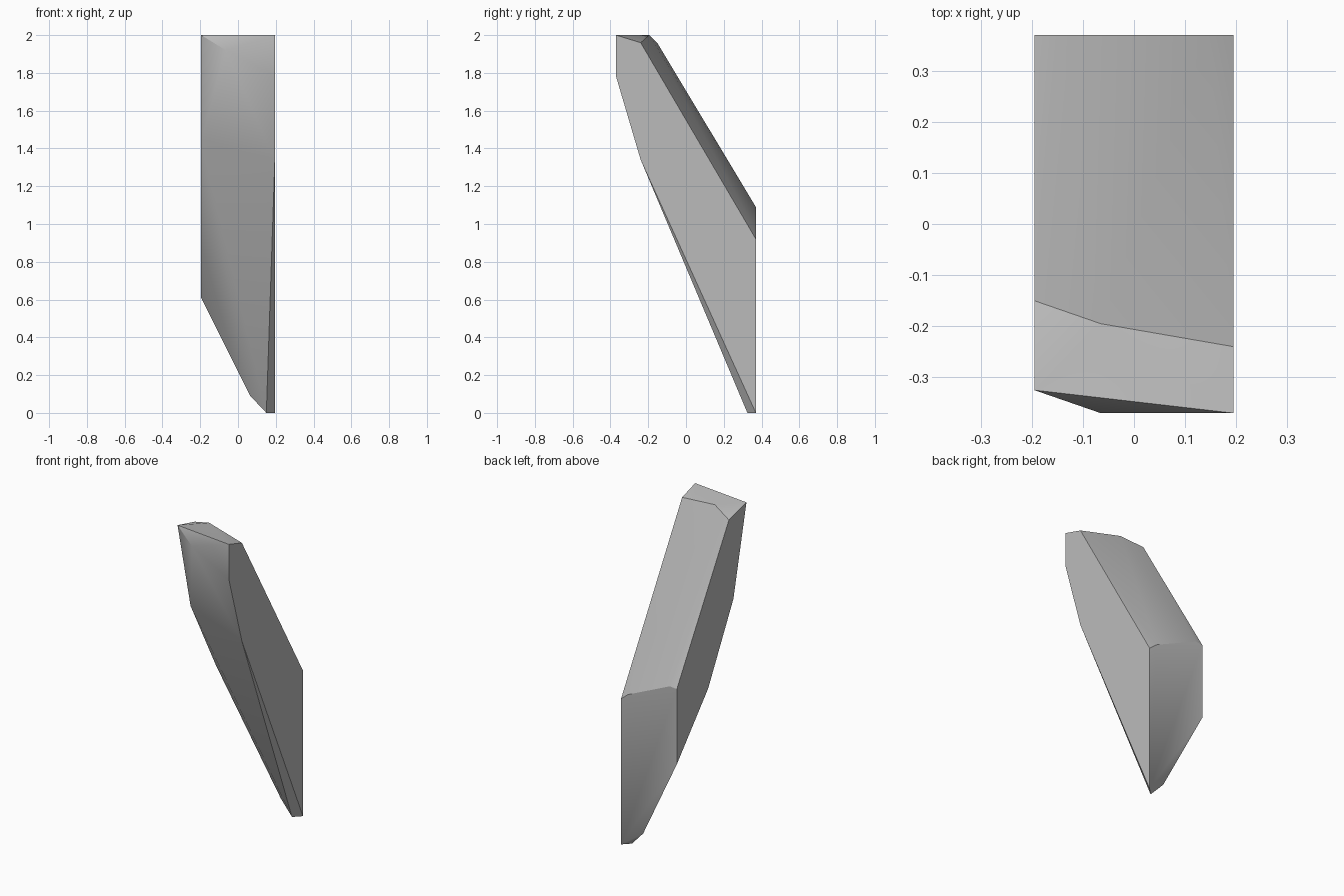
import bpy, bmesh, math

cube = bpy.data.objects.get("Cube")
if cube:
    bpy.data.objects.remove(cube, do_unlink=True)

W, D = 0.195, 0.37  # half width, half depth

# Corners of the shard, side by side
right_side = [(W, -D, 2), (W, -0.24, 1.96), (W, D, 0.92), (W, D, 0),
              (W, -0.24, 1.34), (W, -D, 1.78)]
left_side = [(-W, -0.325, 2), (-W, -0.15, 1.955), (-W, D, 1.085),
             (-W, D, 0.61), (-W, 0.057, 0.97), (-W, -0.195, 1.44)]
top_bevel = [(-0.065, -D, 1.92), (-0.065, -0.195, 2)]
back_bevel = [(0.146, D, 0.96), (-0.146, D, 1.09)]
tip = [(0.15, 0.325, 0), (0.065, 0.335, 0.09)]

# Wrap the corners in one convex stone
bm = bmesh.new()
for co in right_side + left_side + top_bevel + back_bevel + tip:
    bm.verts.new(co)
bmesh.ops.convex_hull(bm, input=bm.verts[:])
bmesh.ops.dissolve_limit(bm, angle_limit=math.radians(1),
                         verts=bm.verts[:], edges=bm.edges[:])
bmesh.ops.recalc_face_normals(bm, faces=bm.faces[:])
mesh = bpy.data.meshes.new("stone_shard")
bm.to_mesh(mesh)
bm.free()

shard = bpy.data.objects.new("stone_shard", mesh)
bpy.context.collection.objects.link(shard)

# Plain grey stone
grey = bpy.data.materials.new("stone_grey")
grey.use_nodes = True
color = (0.5, 0.5, 0.5, 1)
grey.diffuse_color = color
grey.node_tree.nodes["Principled BSDF"].inputs["Base Color"].default_value = color
mesh.materials.append(grey)

# Soft facets, crisp main edges
bpy.ops.object.select_all(action="DESELECT")
shard.select_set(True)
bpy.context.view_layer.objects.active = shard
bpy.ops.object.shade_smooth_by_angle(angle=math.radians(30))
